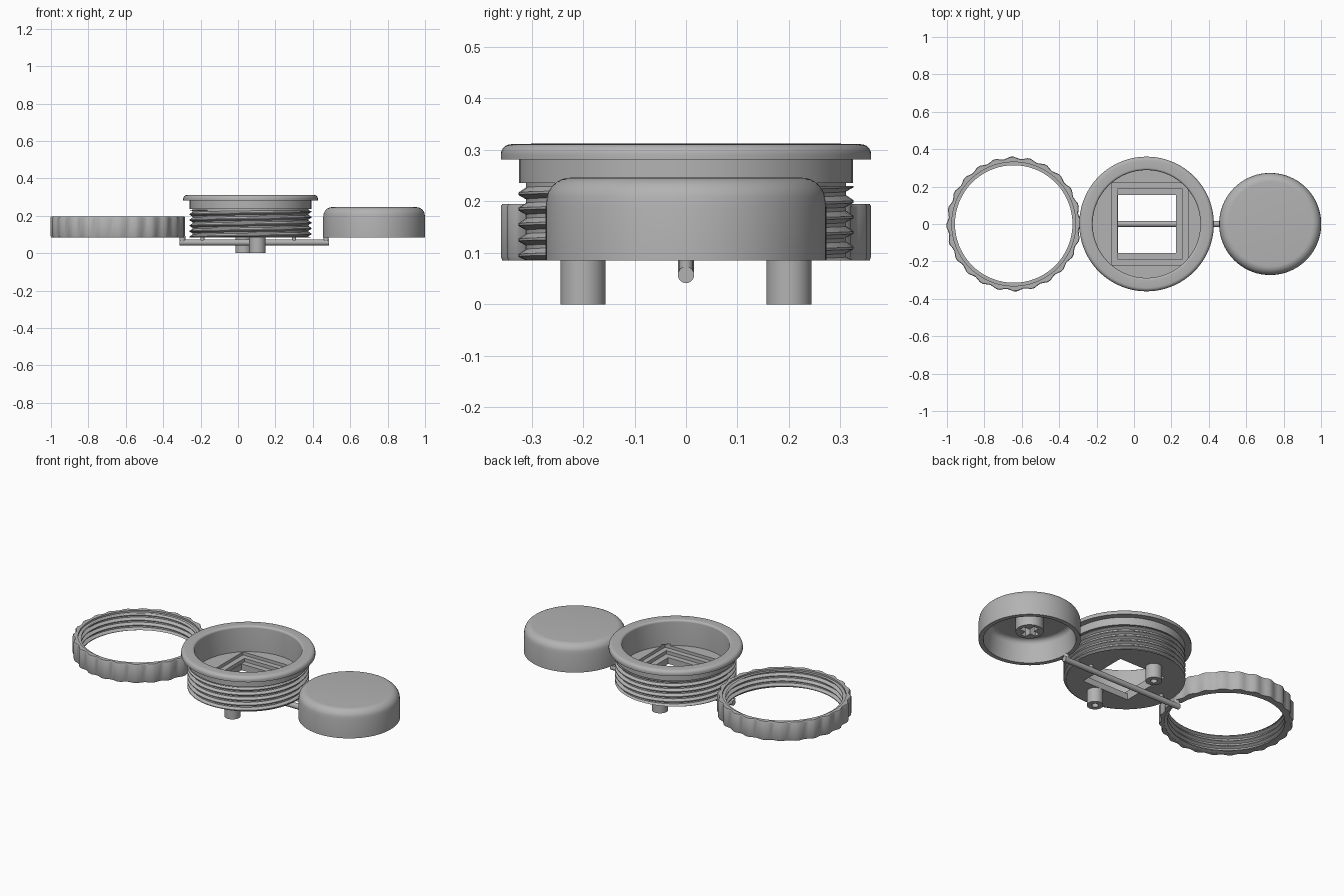
import bpy, bmesh, math
from mathutils import Matrix

cube = bpy.data.objects.get("Cube")
if cube:
    bpy.data.objects.remove(cube, do_unlink=True)

GREY = (0.45, 0.45, 0.45, 1)
plastic = bpy.data.materials.new("grey_plastic")
plastic.use_nodes = True
plastic.diffuse_color = GREY
plastic.node_tree.nodes["Principled BSDF"].inputs["Base Color"].default_value = GREY

RING_X, BODY_X, CAP_X = -0.643, 0.067, 0.728
BASE = 0.085          # underside shared by ring, body and cap
PITCH = 0.03


def make(name, bm, loc=(0, 0, 0)):
    bmesh.ops.remove_doubles(bm, verts=bm.verts, dist=1e-5)
    bmesh.ops.dissolve_degenerate(bm, edges=bm.edges, dist=1e-5)
    bmesh.ops.recalc_face_normals(bm, faces=bm.faces)
    mesh = bpy.data.meshes.new(name)
    bm.to_mesh(mesh)
    bm.free()
    mesh.materials.append(plastic)
    ob = bpy.data.objects.new(name, mesh)
    ob.location = loc
    bpy.context.collection.objects.link(ob)
    return ob


def smooth(ob):
    bpy.ops.object.select_all(action='DESELECT')
    ob.select_set(True)
    bpy.context.view_layer.objects.active = ob
    bpy.ops.object.shade_smooth_by_angle(angle=math.radians(30))


def lathe(name, profile, loc, segs=72, closed=False, offset=None):
    """Spin (radius, z) points; offset(point, step) varies the radius."""
    bm = bmesh.new()
    cols = []
    for s in range(segs):
        a = math.tau * s / segs
        col = []
        for i, (r, z) in enumerate(profile):
            r += offset(i, s) if offset else 0
            col.append(bm.verts.new((r * math.cos(a), r * math.sin(a), z)))
        cols.append(col)
    n = len(profile)
    for s in range(segs):
        c, d = cols[s], cols[(s + 1) % segs]
        for i in range(n if closed else n - 1):
            j = (i + 1) % n
            bm.faces.new((c[i], d[i], d[j], c[j]))
    return make(name, bm, loc)


def thread(name, root, crest, z0, z1, x, segs=72):
    """Helical V-thread skin, trimmed flat at both ends."""
    bm = bmesh.new()
    radii = (root, root, crest, crest)
    steps = (0, 0.2, 0.5, 0.65)
    rows = 4 * (math.ceil((z1 - z0) / PITCH) + 1) + 1
    cols = []
    for s in range(segs + 1):
        t = s / segs
        a = math.tau * t
        col = []
        for k in range(rows):
            z = z0 + (k // 4 - 1 + steps[k % 4] + t) * PITCH
            r = radii[k % 4]
            col.append(bm.verts.new((r * math.cos(a), r * math.sin(a), min(max(z, z0), z1))))
        cols.append(col)
    for c, d in zip(cols, cols[1:]):
        for k in range(rows - 1):
            bm.faces.new((c[k], d[k], d[k + 1], c[k + 1]))
    smooth(make(name, bm, (x, 0, 0)))


def box(name, x0, x1, y0, y1, z0, z1):
    bm = bmesh.new()
    size = Matrix.Diagonal((x1 - x0, y1 - y0, z1 - z0, 1))
    mid = Matrix.Translation(((x0 + x1) / 2, (y0 + y1) / 2, (z0 + z1) / 2))
    bmesh.ops.create_cube(bm, size=1, matrix=mid @ size)
    return make(name, bm)


def cut(ob, cutter):
    bpy.ops.object.select_all(action='DESELECT')
    ob.select_set(True)
    bpy.context.view_layer.objects.active = ob
    mod = ob.modifiers.new("cut", 'BOOLEAN')
    mod.operation, mod.solver, mod.object = 'DIFFERENCE', 'EXACT', cutter
    bpy.ops.object.modifier_apply(modifier=mod.name)
    bpy.data.objects.remove(cutter, do_unlink=True)


def arc(cx, cz, radius, start, end, n=6):
    angles = [math.radians(start + (end - start) * i / n) for i in range(n + 1)]
    return [(cx + radius * math.cos(a), cz + radius * math.sin(a)) for a in angles]


def rod(name, start, length, radius, along_x=False):
    ob = lathe(name, [(0, 0), (radius, 0), (radius, length), (0, length)], start, 20)
    if along_x:
        ob.rotation_euler.y = math.pi / 2
    smooth(ob)


# Flanged cup body with a stepped square window in its floor
FLOOR = 0.16
body = lathe("cup_body", [(0, BASE), (0.311, BASE), (0.311, 0.236), (0.325, 0.236),
                          (0.325, 0.281), (0.36, 0.281)]
             + arc(0.34, 0.291, 0.02, 0, 90) + arc(0.3, 0.3, 0.012, 90, 180)
             + [(0.288, FLOOR), (0, FLOOR)], (BODY_X, 0, 0), 96)
cut(body, box("window_outer_step", -0.12, 0.255 + 0.035, -0.218, 0.218, 0.142, 0.17))
cut(body, box("window_inner_step", -0.088, 0.26, -0.187, 0.187, 0.122, 0.17))
cut(body, box("window_opening", -0.085, 0.225, -0.155, 0.155, 0.05, 0.2))
smooth(body)
thread("body_thread", 0.31, 0.326, BASE, 0.23, BODY_X)

# Fluted locking ring with an internal thread
FLUTE = (0, 0, -0.007, -0.011, -0.007)
ring = lathe("locking_ring", [(0.357, BASE), (0.36, BASE + 0.008), (0.36, 0.19), (0.357, 0.195),
                              (0.331, 0.195), (0.331, BASE)], (RING_X, 0, 0), 120, True,
             lambda i, s: FLUTE[s % 5] if i < 4 else 0)
smooth(ring)
thread("ring_thread", 0.332, 0.314, BASE, 0.185, RING_X)

# Hollow button cap with rounded rim
cap = lathe("button_cap", [(0, 0.215)] + arc(0.205, 0.185, 0.03, 90, 0)
            + [(0.248, BASE), (0.273, BASE), (0.273, 0.19)]
            + arc(0.225, 0.2, 0.046, 0, 90, 8) + [(0, 0.246)], (CAP_X, 0, 0), 96)
smooth(cap)

# Stem inside the cap, with a cross-shaped socket
stem = lathe("cap_stem", [(0, 0.135), (0.075, 0.135), (0.075, 0.225), (0, 0.225)],
             (CAP_X, 0, 0), 32)
for half_x, half_y in ((0.055, 0.016), (0.016, 0.055)):
    cut(stem, box("socket_slot", CAP_X - half_x, CAP_X + half_x, -half_y, half_y, 0.1, 0.21))
smooth(stem)

# Screw posts with blind holes, set diagonally under the body
for side, sign in (("front", 1), ("back", -1)):
    post = lathe(side + "_screw_post", [(0, 0.06), (0.018, 0.06), (0.018, 0), (0.044, 0),
                                        (0.044, 0.09), (0, 0.09)],
                 (BODY_X + 0.037 * sign, -0.2 * sign, 0), 32)
    smooth(post)

# Runner joining the three parts, with short risers
RUN_Z = 0.057
rod("runner", (-0.313, 0, RUN_Z), 0.8, 0.016, True)
for label, x, radius in (("ring", -0.298, 0.016), ("left_body", -0.19, 0.011),
                         ("right_body", 0.3, 0.011), ("cap", 0.471, 0.014)):
    rod(label + "_riser", (x, 0, RUN_Z), 0.035, radius)
